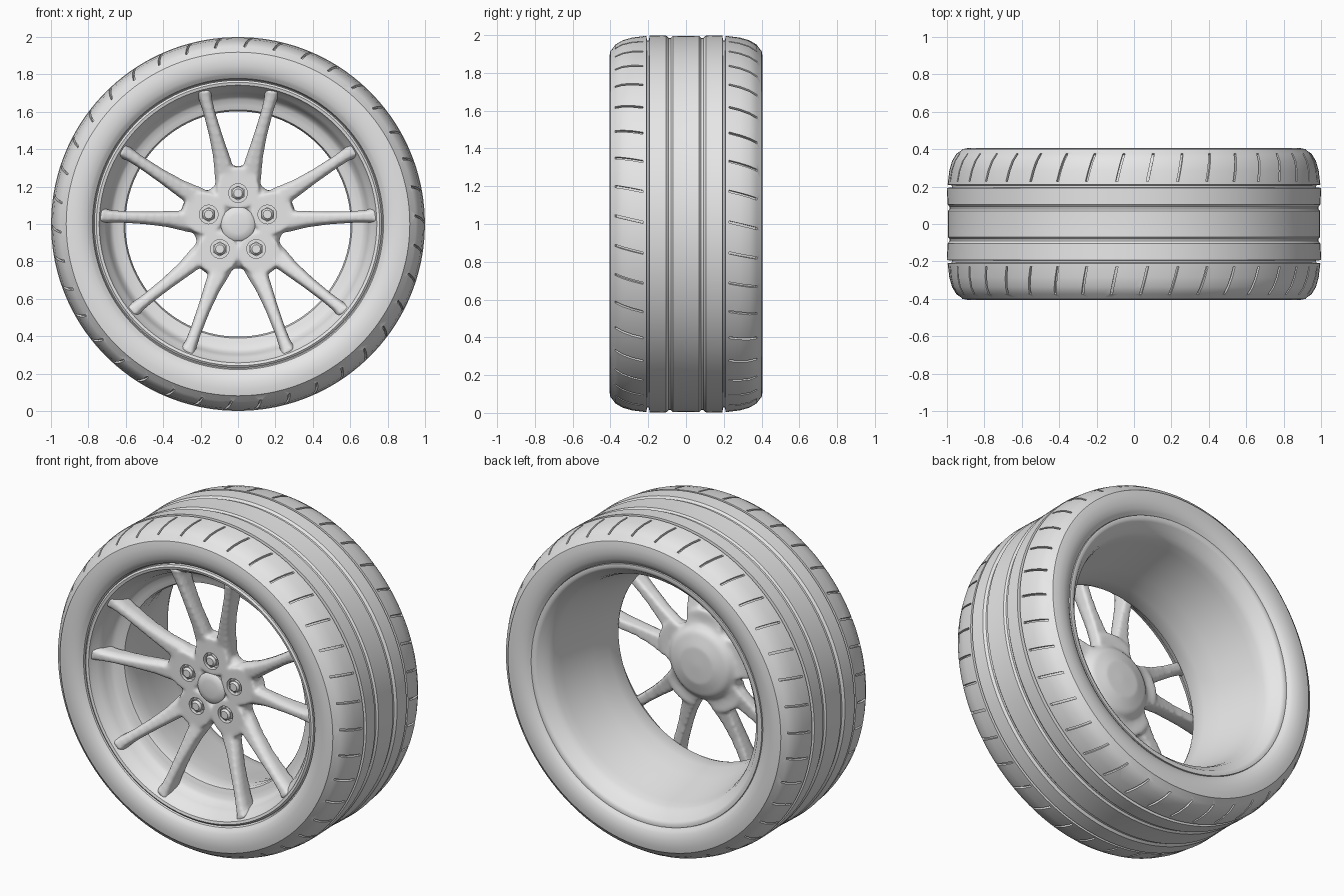
import bpy, bmesh, math
from mathutils import Matrix, Vector

if "Cube" in bpy.data.objects:
    bpy.data.objects.remove(bpy.data.objects["Cube"], do_unlink=True)

AXLE = Vector((0, 0, 1))
NUT_ANGLES = [math.radians(72 * i) for i in range(5)]
COLOUR = (0.8, 0.8, 0.8, 1)

grey = bpy.data.materials.new("light_grey")
grey.use_nodes = True
grey.diffuse_color = COLOUR
grey.node_tree.nodes["Principled BSDF"].inputs["Base Color"].default_value = COLOUR


def make_object(name, bm):
    bmesh.ops.recalc_face_normals(bm, faces=bm.faces)
    mesh = bpy.data.meshes.new(name)
    bm.to_mesh(mesh)
    bm.free()
    mesh.materials.append(grey)
    obj = bpy.data.objects.new(name, mesh)
    bpy.context.collection.objects.link(obj)
    return obj


def activate(obj):
    bpy.ops.object.select_all(action="DESELECT")
    obj.select_set(True)
    bpy.context.view_layer.objects.active = obj


def shade(obj, degrees=35):
    activate(obj)
    bpy.ops.object.shade_smooth_by_angle(angle=math.radians(degrees))


def revolve(bm, profile, steps, closed=True):
    """Spin a (radius, y) outline around the axle."""
    verts = [bm.verts.new((0, y, 1 + r)) for r, y in profile]
    edges = [bm.edges.new(pair) for pair in zip(verts, verts[1:])]
    if closed:
        edges.append(bm.edges.new((verts[-1], verts[0])))
    bmesh.ops.spin(bm, geom=verts + edges, cent=AXLE, axis=(0, 1, 0),
                   angle=2 * math.pi, steps=steps, use_merge=True)
    bmesh.ops.remove_doubles(bm, verts=bm.verts, dist=0.0001)


def cylinder(bm, angle, radius, size, front, back, sides=24, top=1.0):
    """Disc along the axle direction, set at a radius and an angle from the top."""
    place = Matrix.Translation((radius * math.sin(angle), (front + back) / 2,
                                1 + radius * math.cos(angle)))
    bmesh.ops.create_cone(bm, cap_ends=True, segments=sides, radius1=size * top,
                          radius2=size, depth=back - front,
                          matrix=place @ Matrix.Rotation(-math.pi / 2, 4, "X"))


# Tyre: half outline from the tread centre to the bead, mirrored
half = [(0.994, 0.0), (0.995, 0.07), (0.985, 0.08), (0.985, 0.092), (0.997, 0.105),
        (0.999, 0.193), (0.972, 0.196), (0.972, 0.206), (0.996, 0.21),
        (0.987, 0.285), (0.972, 0.337), (0.949, 0.375), (0.922, 0.394),
        (0.918, 0.4), (0.885, 0.406), (0.845, 0.405),
        (0.81, 0.396), (0.795, 0.387), (0.778, 0.373), (0.772, 0.35), (0.73, 0.33)]
bm = bmesh.new()
revolve(bm, half + [(r, -y) for r, y in reversed(half[1:])], 144)
tyre = make_object("tyre", bm)

# Slanted shoulder slots cut into both sides of the tread
slot = [(0.228, 1.02), (0.3, 1.01), (0.36, 0.985), (0.39, 0.96),
        (0.368, 0.935), (0.33, 0.954), (0.28, 0.97), (0.228, 0.977)]
bm = bmesh.new()
COUNT = 38
for side in (-1, 1):
    for i in range(COUNT):
        turn = (i + 0.19 * side - 0.06) * 2 * math.pi / COUNT
        walls = []
        for d in (-0.006, 0.006):
            wall = []
            for y, r in slot:
                t = d + 0.22 * (side * y)
                wall.append(bm.verts.new((r * math.sin(turn) + t * math.cos(turn), side * y,
                                          1 + r * math.cos(turn) - t * math.sin(turn))))
            bm.faces.new(wall)
            walls.append(wall)
        a, b = walls
        for k in range(len(slot)):
            n = (k + 1) % len(slot)
            bm.faces.new((a[k], a[n], b[n], b[k]))
cutter = make_object("slot_cutter", bm)
cutter.hide_render = True
cut = tyre.modifiers.new("slots", "BOOLEAN")
cut.operation = "DIFFERENCE"
cut.solver = "EXACT"
cut.object = cutter
activate(tyre)
bpy.ops.object.modifier_apply(modifier=cut.name)
bpy.data.objects.remove(cutter, do_unlink=True)
shade(tyre, 30)

# Rim: front lip, stepped seat, tapering barrel and wide rear lip
bm = bmesh.new()
revolve(bm, [(0.768, -0.345), (0.768, -0.372), (0.757, -0.38), (0.742, -0.376),
             (0.733, -0.355), (0.715, -0.335), (0.697, -0.3), (0.685, -0.255),
             (0.665, -0.238), (0.635, -0.23), (0.61, -0.222), (0.602, -0.2),
             (0.605, -0.12), (0.625, 0.0), (0.655, 0.13), (0.675, 0.24),
             (0.686, 0.29), (0.7, 0.325), (0.722, 0.345), (0.742, 0.372),
             (0.757, 0.382), (0.776, 0.38), (0.776, 0.345), (0.74, 0.32),
             (0.74, -0.32)], 96)
shade(make_object("rim", bm), 40)

# Wheel centre: domed hub, nut lobes and paired spokes fused together
bm = bmesh.new()
revolve(bm, [(0, -0.235), (0.11, -0.24), (0.19, -0.245), (0.225, -0.235), (0.24, -0.205),
             (0.235, -0.17), (0.19, -0.125), (0.11, -0.1), (0, -0.095)], 48, closed=False)
# Stations along each spoke: distance out, sideways, front y, back y, half width
stations = [(0.12, 0.045, -0.24, -0.14, 0.06), (0.25, 0.066, -0.255, -0.165, 0.06),
            (0.35, 0.086, -0.278, -0.19, 0.047), (0.47, 0.118, -0.308, -0.215, 0.037),
            (0.6, 0.155, -0.337, -0.23, 0.033), (0.68, 0.178, -0.356, -0.24, 0.037),
            (0.718, 0.187, -0.366, -0.245, 0.05)]
for angle in NUT_ANGLES:
    cylinder(bm, angle, 0.19, 0.125, -0.26, -0.165, top=0.9)
    spin = Matrix.Translation(AXLE) @ Matrix.Rotation(angle, 4, "Y")
    for side in (-1, 1):
        rings = []
        for out, across, front, back, w in stations:
            mid = front + 0.035
            ring = [(-0.6 * w, front), (0.6 * w, front), (w, mid),
                    (0.85 * w, back), (-0.85 * w, back), (-w, mid)]
            rings.append([bm.verts.new(spin @ Vector((side * across + x, y, out)))
                          for x, y in ring])
        for a, b in zip(rings, rings[1:]):
            for k in range(6):
                n = (k + 1) % 6
                bm.faces.new((a[k], a[n], b[n], b[k]))
        bm.faces.new(rings[0])
        bm.faces.new(rings[-1])
spider = make_object("hub_and_spokes", bm)
fuse = spider.modifiers.new("fuse", "REMESH")
fuse.mode = "VOXEL"
fuse.voxel_size = 0.01
fuse.use_smooth_shade = True
blend = spider.modifiers.new("blend", "SMOOTH")
blend.factor = 0.5
blend.iterations = 10

# Nut pockets sunk into the hub
bm = bmesh.new()
for angle in NUT_ANGLES:
    cylinder(bm, angle, 0.165, 0.05, -0.32, -0.225)
pockets = make_object("pocket_cutter", bm)
pockets.hide_render = True
sink = spider.modifiers.new("pockets", "BOOLEAN")
sink.operation = "DIFFERENCE"
sink.object = pockets
activate(spider)
for name in [m.name for m in spider.modifiers]:
    bpy.ops.object.modifier_apply(modifier=name)
bpy.data.objects.remove(pockets, do_unlink=True)
shade(spider, 45)

# Wheel nuts with rounded ends
bm = bmesh.new()
for angle in NUT_ANGLES:
    cylinder(bm, angle, 0.165, 0.04, -0.258, -0.21, sides=6)
    cylinder(bm, angle, 0.165, 0.033, -0.27, -0.258, sides=12, top=0.7)
shade(make_object("wheel_nuts", bm))

# Centre cap
bm = bmesh.new()
revolve(bm, [(0, -0.274), (0.05, -0.272), (0.08, -0.267), (0.092, -0.256),
             (0.092, -0.2), (0, -0.2)], 40, closed=False)
shade(make_object("centre_cap", bm), 40)
